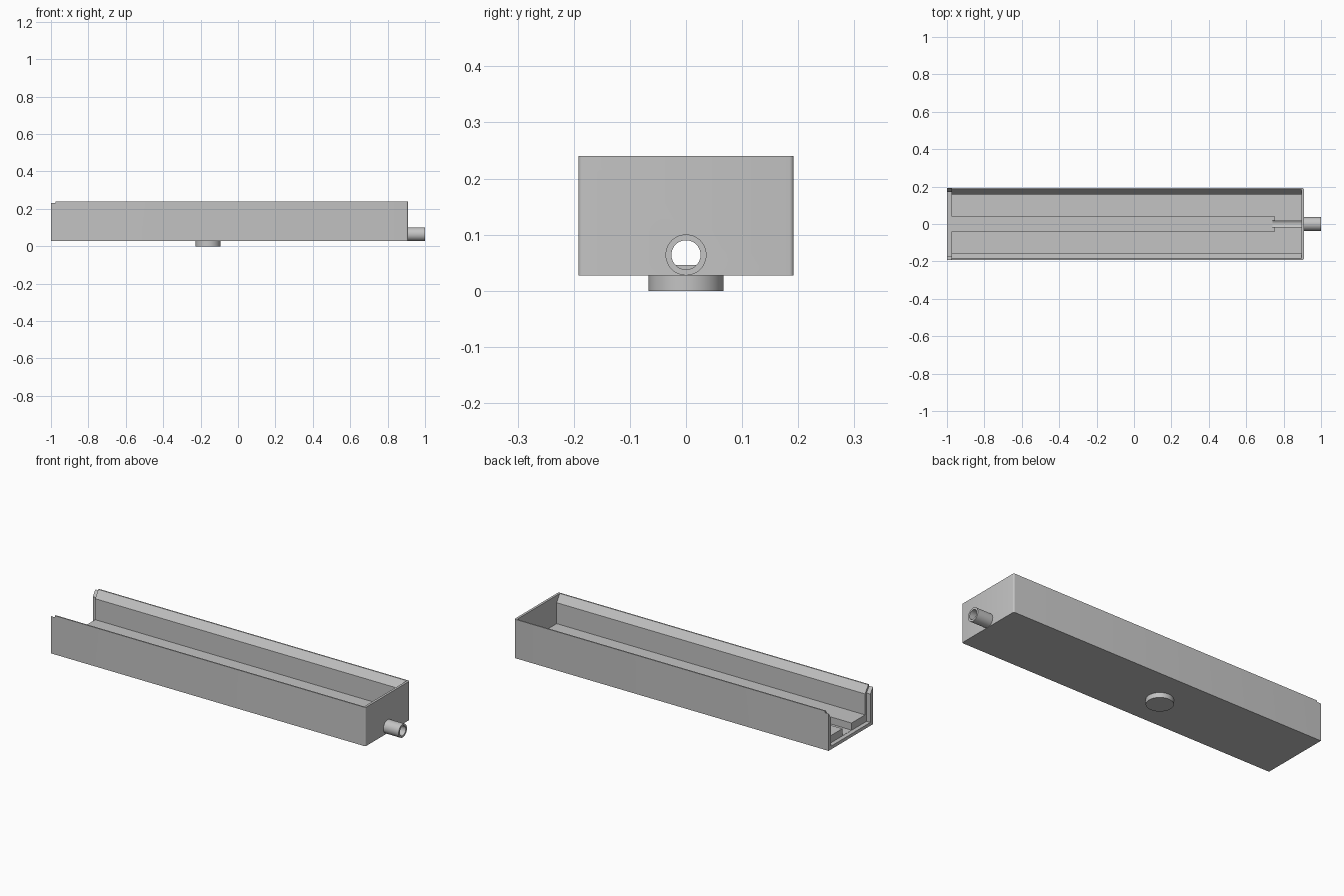
import bpy, bmesh, math
from mathutils import Matrix

old = bpy.data.objects.get("Cube")
if old:
    bpy.data.objects.remove(old, do_unlink=True)

grey = bpy.data.materials.new("plain_grey")
grey.use_nodes = True
COLOR = (0.55, 0.55, 0.55, 1)
grey.diffuse_color = COLOR
grey.node_tree.nodes["Principled BSDF"].inputs["Base Color"].default_value = COLOR


def finish(name, bm):
    bmesh.ops.recalc_face_normals(bm, faces=bm.faces)
    mesh = bpy.data.meshes.new(name)
    bm.to_mesh(mesh)
    bm.free()
    mesh.materials.append(grey)
    ob = bpy.data.objects.new(name, mesh)
    bpy.context.collection.objects.link(ob)
    return ob


def prism(name, half, x0, x1):
    """Extrude a profile, given as its +y half and mirrored, along x."""
    ring = half + [(-y, z) for y, z in reversed(half)]
    bm = bmesh.new()
    face = bm.faces.new([bm.verts.new((x0, y, z)) for y, z in ring])
    out = bmesh.ops.extrude_face_region(bm, geom=[face])
    moved = [v for v in out["geom"] if isinstance(v, bmesh.types.BMVert)]
    bmesh.ops.translate(bm, verts=moved, vec=(x1 - x0, 0, 0))
    return finish(name, bm)


def cylinder(name, radius, start, length, axis):
    bm = bmesh.new()
    bmesh.ops.create_cone(bm, cap_ends=True, segments=48, radius1=radius,
                          radius2=radius, depth=length)
    bmesh.ops.translate(bm, verts=bm.verts, vec=(0, 0, length / 2))
    if axis == 'X':
        bm.transform(Matrix.Rotation(math.pi / 2, 4, 'Y'))
    bmesh.ops.translate(bm, verts=bm.verts, vec=start)
    return finish(name, bm)


def combine(target, tool, operation):
    mod = target.modifiers.new(tool.name, 'BOOLEAN')
    mod.operation = operation
    mod.solver = 'EXACT'
    mod.object = tool
    bpy.context.view_layer.objects.active = target
    bpy.ops.object.modifier_apply(modifier=mod.name)
    bpy.data.objects.remove(tool, do_unlink=True)


BASE, TOP, WIDE = 0.027, 0.24, 0.192
END, FLOOR, GROOVE = 0.908, 0.085, 0.046
BORE_Z = 0.064

# Outer block, with rounded upright corners at the closed end
tray = prism("tray", [(WIDE, BASE), (WIDE, TOP)], -1, END)
bm = bmesh.new()
bm.from_mesh(tray.data)
corners = [e for e in bm.edges
           if all(v.co.x > 0 for v in e.verts)
           and abs(e.verts[0].co.z - e.verts[1].co.z) > 0.1]
bmesh.ops.bevel(bm, geom=corners, offset=0.008, segments=4, profile=0.5,
                affect='EDGES')
bm.to_mesh(tray.data)
bm.free()

# Cavity with sloped upper lips, open at one end
combine(tray, prism("cavity", [(0.157, FLOOR), (0.157, 0.2), (0.185, TOP),
                               (0.185, 0.3)], -1.1, 0.895), 'DIFFERENCE')
# Shallow seat around the open end
combine(tray, prism("end_seat", [(0.17, 0.045), (0.17, 0.2), (0.198, TOP),
                                 (0.198, 0.3)], -1.1, -0.977), 'DIFFERENCE')
# Long channel in the floor
combine(tray, prism("floor_channel", [(0.04, GROOVE), (0.04, 0.12)],
                    -1.05, 0.75), 'DIFFERENCE')
# Outlet tube and its bore through to the channel
combine(tray, cylinder("outlet_tube", 0.0365, (0.9, 0, BORE_Z), 0.1, 'X'), 'UNION')
combine(tray, cylinder("bore", 0.026, (0.74, 0, BORE_Z), 0.4, 'X'), 'DIFFERENCE')

# Round foot underneath
foot = cylinder("round_foot", 0.067, (-0.16, 0, 0), BASE + 0.003, 'Z')

for ob in (tray, foot):
    bpy.ops.object.select_all(action='DESELECT')
    ob.select_set(True)
    bpy.context.view_layer.objects.active = ob
    bpy.ops.object.shade_smooth_by_angle(angle=math.radians(30))
